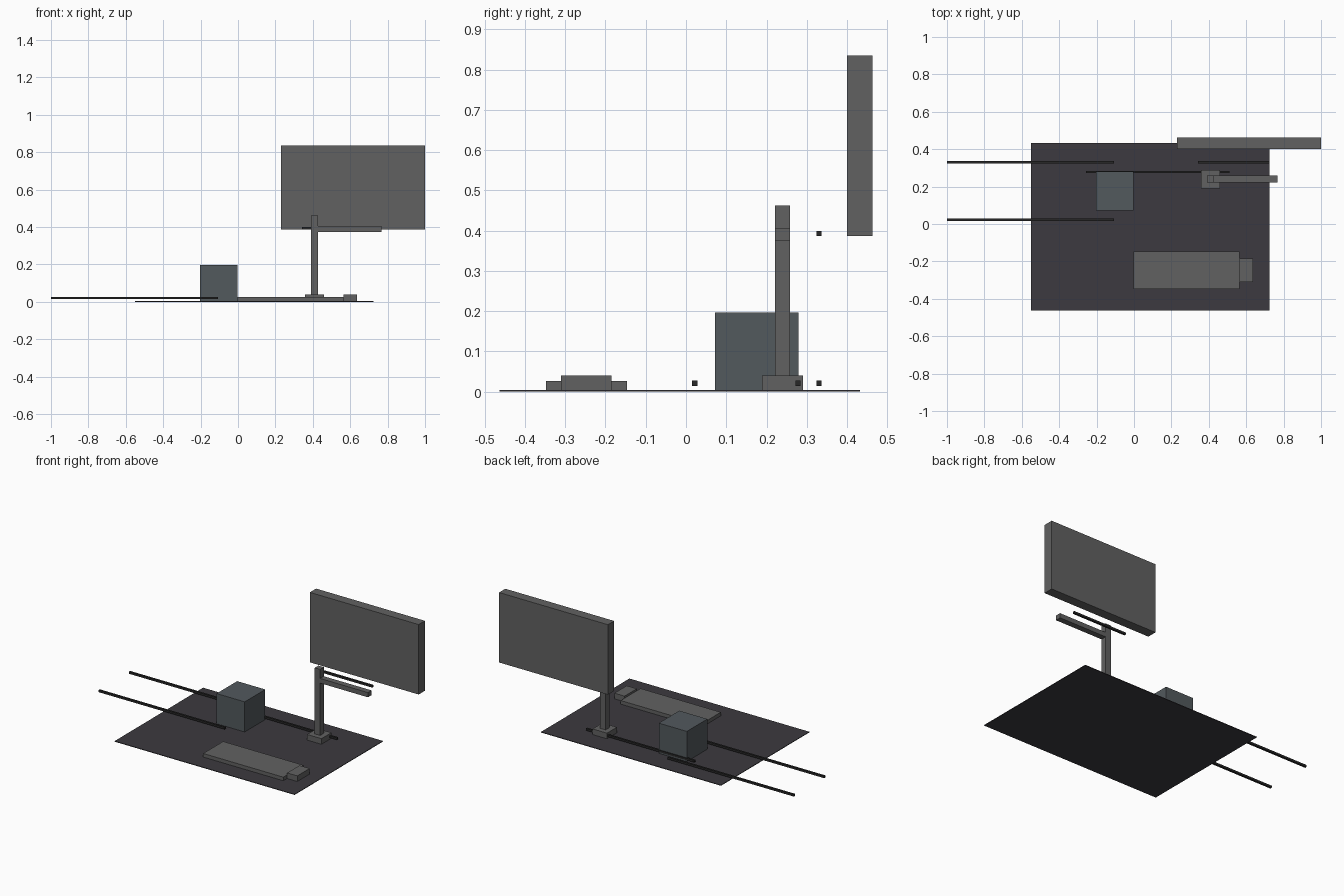
import bpy
import bmesh

if "Cube" in bpy.data.objects:
    bpy.data.objects.remove(bpy.data.objects["Cube"])


def material(name, rgb):
    m = bpy.data.materials.new(name)
    m.diffuse_color = (*rgb, 1)
    m.use_nodes = True
    m.node_tree.nodes["Principled BSDF"].inputs["Base Color"].default_value = m.diffuse_color
    return m


GREY = material("dark_grey", (0.12, 0.12, 0.12))
SLATE = material("slate", (0.085, 0.1, 0.11))
FLOOR = material("mat_charcoal", (0.045, 0.042, 0.05))
BLACK = material("black", (0.02, 0.02, 0.02))


def box(name, x, y, z, mat):
    """Box spanning the given (min, max) ranges."""
    bm = bmesh.new()
    bmesh.ops.create_cube(bm, size=1)
    for v in bm.verts:
        v.co = [r[0] + (c + 0.5) * (r[1] - r[0]) for c, r in zip(v.co, (x, y, z))]
    mesh = bpy.data.meshes.new(name)
    bm.to_mesh(mesh)
    bm.free()
    mesh.materials.append(mat)
    ob = bpy.data.objects.new(name, mesh)
    bpy.context.collection.objects.link(ob)
    return ob


def rod(name, x, y, z, r=0.0065):
    """Thin square rod running along x."""
    return box(name, x, (y - r, y + r), (z - r, z + r), BLACK)


B = 0.003  # height at which parts rest on the base plate

# Base plate
box("base_plate", (-0.55, 0.725), (-0.463, 0.432), (0, 0.004), FLOOR)

# Cube housing
box("cube_housing", (-0.202, -0.003), (0.072, 0.28), (B, 0.197), SLATE)

# Low slab with end block
box("low_slab", (-0.003, 0.565), (-0.348, -0.146), (B, 0.027), GREY)
box("slab_end_block", (0.565, 0.637), (-0.31, -0.185), (B, 0.04), GREY)

# Stand: foot, post and side arm
box("stand_foot", (0.357, 0.459), (0.189, 0.29), (B, 0.04), GREY)
box("stand_post", (0.389, 0.427), (0.221, 0.258), (0.04, 0.463), GREY)
box("stand_arm", (0.427, 0.766), (0.221, 0.258), (0.375, 0.405), GREY)

# Floating panel
box("panel", (0.229, 1.0), (0.4, 0.463), (0.387, 0.835), GREY)

# Rods
rod("front_rail", (-1.0, -0.106), 0.022, 0.021)
rod("back_rail", (-1.0, -0.106), 0.33, 0.021)
rod("centre_rail", (-0.257, 0.51), 0.278, 0.021)
rod("upper_rod", (0.343, 0.725), 0.33, 0.393)
